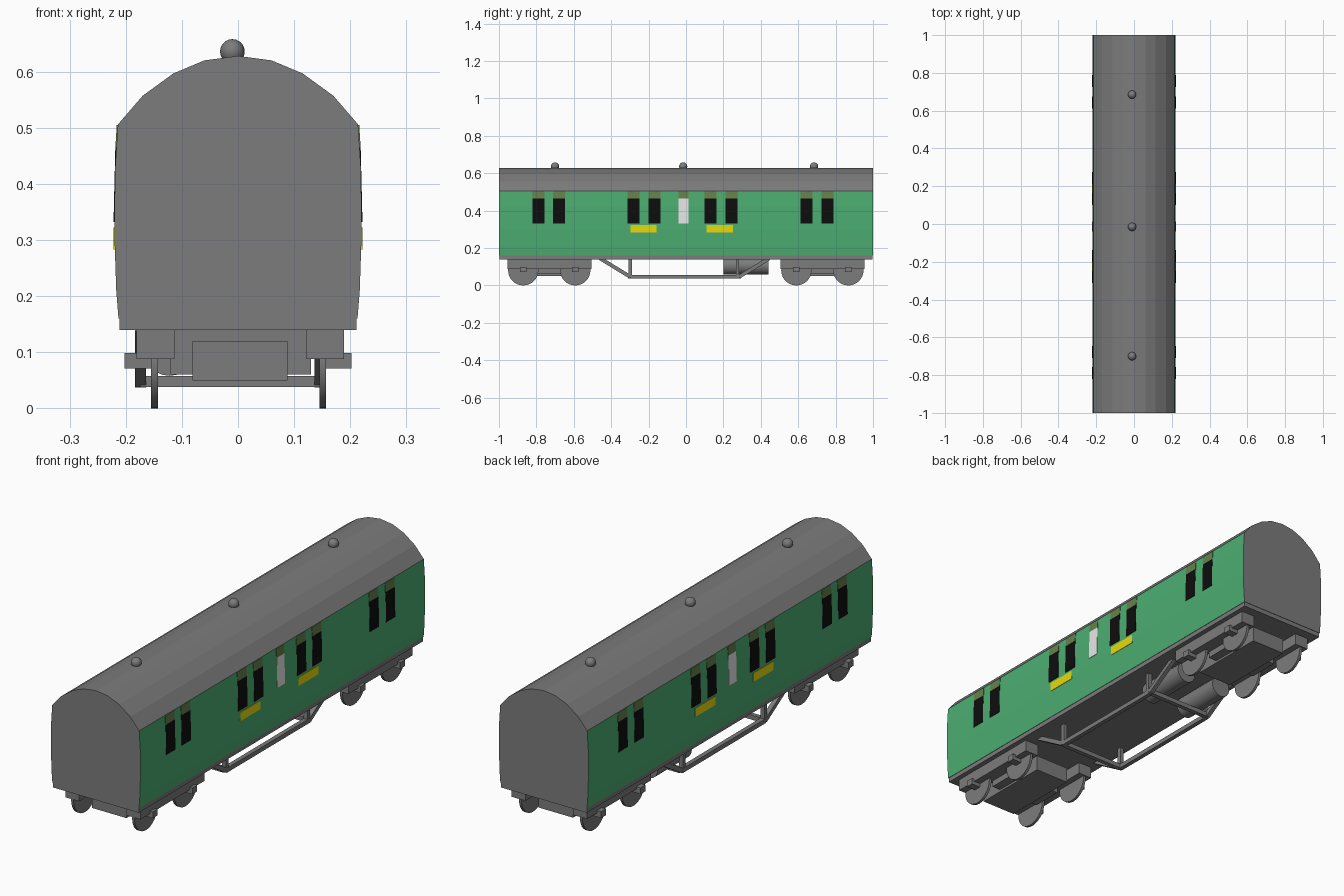
import bpy, bmesh
from math import radians
from mathutils import Vector

cube = bpy.data.objects.get("Cube")
if cube:
    bpy.data.objects.remove(cube, do_unlink=True)


def material(name, rgb):
    m = bpy.data.materials.new(name)
    m.use_nodes = True
    m.diffuse_color = (*rgb, 1)
    m.node_tree.nodes["Principled BSDF"].inputs["Base Color"].default_value = (*rgb, 1)
    return m


GREY = material("grey", (0.2, 0.2, 0.2))
GREEN = material("coach green", (0.073, 0.42, 0.166))
BLACK = material("window black", (0.004, 0.004, 0.004))
WHITE = material("frosted white", (0.8, 0.8, 0.8))
YELLOW = material("yellow", (0.8, 0.71, 0.004))
OLIVE = material("olive", (0.13, 0.22, 0.07))


def finish(name, bm, *mats):
    bmesh.ops.recalc_face_normals(bm, faces=bm.faces)
    mesh = bpy.data.meshes.new(name)
    bm.to_mesh(mesh)
    bm.free()
    for m in mats:
        mesh.materials.append(m)
    ob = bpy.data.objects.new(name, mesh)
    bpy.context.collection.objects.link(ob)
    return ob


def prism(name, outline, y0, y1, *mats):
    """Extrude an x-z outline along y."""
    bm = bmesh.new()
    face = bm.faces.new([bm.verts.new((x, y0, z)) for x, z in outline])
    ext = bmesh.ops.extrude_face_region(bm, geom=[face])["geom"]
    moved = [v for v in ext if isinstance(v, bmesh.types.BMVert)]
    bmesh.ops.translate(bm, verts=moved, vec=(0, y1 - y0, 0))
    return finish(name, bm, *mats)


def box(name, x, y, z, mat=GREY):
    """Box from (low, high) pairs."""
    outline = [(x[0], z[0]), (x[1], z[0]), (x[1], z[1]), (x[0], z[1])]
    return prism(name, outline, y[0], y[1], mat)


def beam(name, a, b, width):
    """Square bar between two points."""
    a, b = Vector(a), Vector(b)
    bm = bmesh.new()
    bmesh.ops.create_cube(bm, size=1)
    bmesh.ops.scale(bm, verts=bm.verts, vec=(width, width, (b - a).length))
    ob = finish(name, bm, GREY)
    ob.location = (a + b) / 2
    ob.rotation_euler = (b - a).to_track_quat("Z", "Y").to_euler()


def cylinder(name, centre, radius, depth, rotation, sides):
    bm = bmesh.new()
    bmesh.ops.create_cone(bm, cap_ends=True, segments=sides, radius1=radius,
                          radius2=radius, depth=depth)
    ob = finish(name, bm, GREY)
    ob.location = centre
    ob.rotation_euler = rotation
    ob.data.shade_smooth()
    for p in ob.data.polygons:
        p.use_smooth = len(p.vertices) == 4


# Body shell: bowed green sides, grey ends and faceted arched roof
SIDE = [(0.213, 0.16), (0.217, 0.21), (0.22, 0.3), (0.2195, 0.42), (0.214, 0.506)]
ROOF = [(0.17, 0.557), (0.115, 0.597), (0.06, 0.62)]
half = SIDE + ROOF
body = prism("coach_body", half + [(0, 0.628)] + [(-x, z) for x, z in reversed(half)],
             -1, 1, GREY, GREEN)
for p in body.data.polygons:
    p.material_index = int(abs(p.normal.x) > 0.95)

box("underframe", (-0.211, 0.211), (-0.998, 0.998), (0.14, 0.165))


def side_x(z):
    for (xa, za), (xb, zb) in zip(SIDE, SIDE[1:]):
        if z <= zb:
            return xa + (xb - xa) * (z - za) / (zb - za)
    return SIDE[-1][0]


def panel(name, y, z, mat):
    """Thin plate lying on both body sides."""
    for side, s in (("left", 1), ("right", -1)):
        lo, hi = side_x(z[0]), side_x(z[1])
        outline = [(s * (lo - 0.003), z[0]), (s * (lo + 0.002), z[0]),
                   (s * (hi + 0.002), z[1]), (s * (hi - 0.003), z[1])]
        prism(f"{name}_{side}", outline, y[0], y[1], mat)


# Windows with olive toplights, and yellow panels
WINDOWS = [-0.788, -0.678, -0.281, -0.169, -0.013, 0.132, 0.243, 0.643, 0.757]
for y in WINDOWS:
    white = y == -0.013
    w = 0.027 if white else 0.032
    panel("frosted_window" if white else "window", (y - w, y + w), (0.332, 0.465),
          WHITE if white else BLACK)
    panel("toplight", (y - w, y + w), (0.465, 0.505), OLIVE)
for y in (-0.228, 0.18):
    panel("yellow_panel", (y - 0.07, y + 0.07), (0.283, 0.322), YELLOW)

# Roof ventilators
for y in (-0.7, -0.015, 0.685):
    bm = bmesh.new()
    bmesh.ops.create_uvsphere(bm, u_segments=16, v_segments=10, radius=0.022)
    vent = finish("roof_ventilator", bm, GREY)
    vent.location = (-0.01, y, 0.636)
    vent.data.shade_smooth()

# Bogies: centre block, side frames, wheels and axle boxes
for end, mid in (("front", -0.73), ("rear", 0.73)):
    box(f"{end}_bogie_block", (-0.081, 0.088), (mid - 0.18, mid + 0.18), (0.05, 0.12))
    box(f"{end}_bogie_bolster", (-0.12, 0.13), (mid - 0.07, mid + 0.07), (0.06, 0.142))
    for s in (-1, 1):
        x = 0.004 + s * 0.151
        box(f"{end}_bogie_side_frame", (x - 0.034, x + 0.034),
            (mid - 0.225, mid + 0.225), (0.088, 0.141))
        for y in (mid - 0.14, mid + 0.138):
            cylinder(f"{end}_wheel", (0.001 + s * 0.15, y, 0.081), 0.081, 0.012,
                     (0, radians(90), 0), 32)
            box(f"{end}_axle_box", sorted((s * 0.15, s * 0.202)),
                (y - 0.017, y + 0.017), (0.071, 0.099))

# Underfloor tanks
for x in (-0.122, 0.073):
    cylinder("underfloor_tank", (x, 0.32, 0.105), 0.047, 0.24, (radians(90), 0, 0), 24)

# Truss rods below the floor
for x in (-0.174, 0.146):
    path = [(x, -0.46, 0.145), (x, -0.3, 0.047), (x, 0.285, 0.047), (x, 0.445, 0.145)]
    for a, b in zip(path, path[1:]):
        beam("truss_rod", a, b, 0.02)
    for y in (-0.298, 0.275):
        beam("truss_post", (x, y, 0.047), (x, y, 0.145), 0.018)
for y in (-0.3, 0.285):
    beam("truss_cross_bar", (-0.174, y, 0.048), (0.146, y, 0.048), 0.02)
